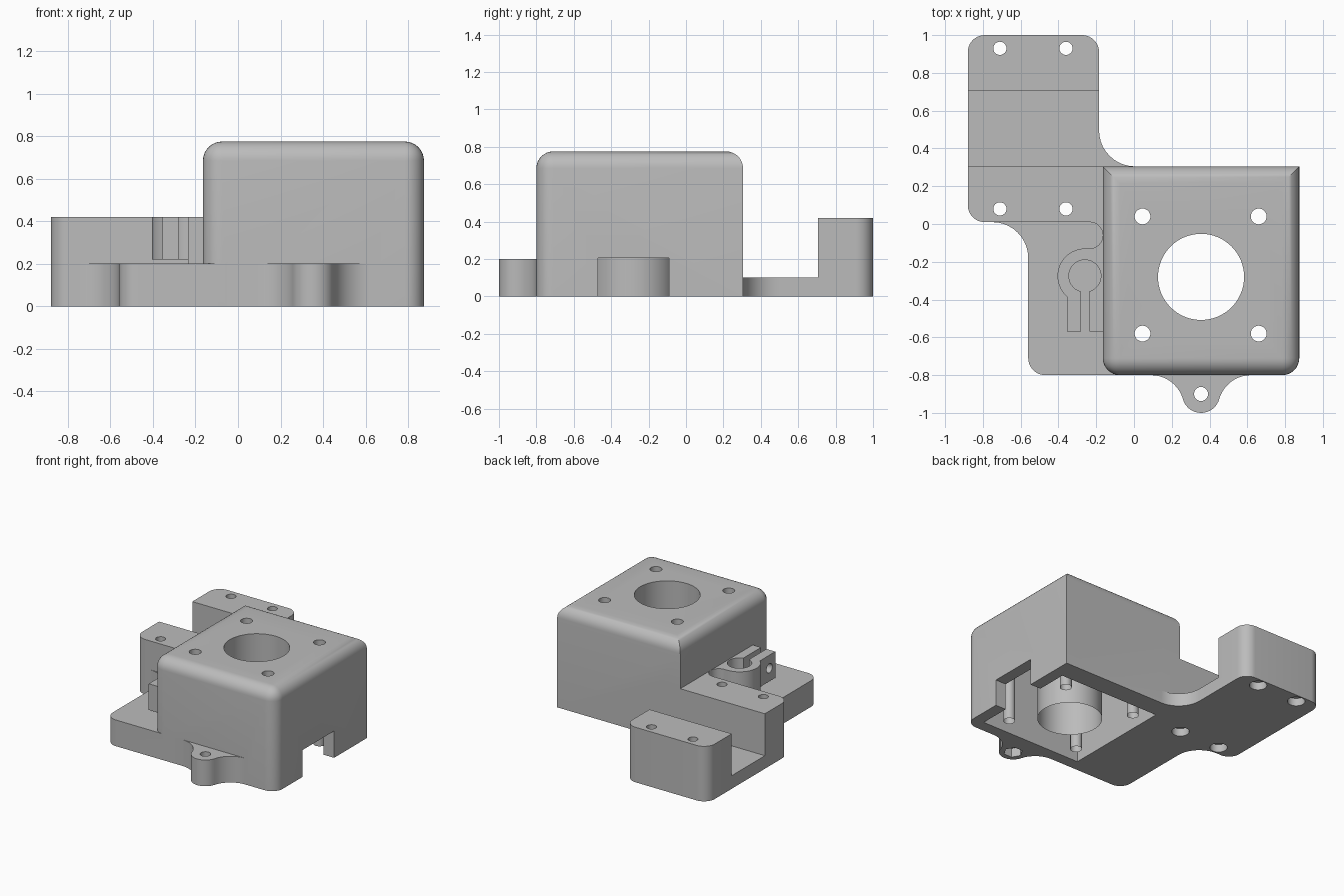
import bpy, bmesh
from math import cos, sin, radians, pi

if "Cube" in bpy.data.objects:
    bpy.data.objects.remove(bpy.data.objects["Cube"])

grey = bpy.data.materials.new("plain_grey")
grey.use_nodes = True
grey.diffuse_color = (0.5, 0.5, 0.5, 1)
grey.node_tree.nodes["Principled BSDF"].inputs["Base Color"].default_value = (0.5, 0.5, 0.5, 1)


def finish(bm, name):
    bmesh.ops.recalc_face_normals(bm, faces=bm.faces)
    mesh = bpy.data.meshes.new(name)
    bm.to_mesh(mesh)
    bm.free()
    mesh.materials.append(grey)
    ob = bpy.data.objects.new(name, mesh)
    bpy.context.collection.objects.link(ob)
    return ob


def arc(cx, cy, r, start, end, n=10):
    angles = [radians(start + (end - start) * i / n) for i in range(n + 1)]
    return [(cx + r * cos(a), cy + r * sin(a)) for a in angles]


def extrude(name, points, z0, z1):
    bm = bmesh.new()
    face = bm.faces.new([bm.verts.new((x, y, z0)) for x, y in points])
    top = bmesh.ops.extrude_face_region(bm, geom=[face])["geom"]
    bmesh.ops.translate(bm, vec=(0, 0, z1 - z0),
                        verts=[v for v in top if isinstance(v, bmesh.types.BMVert)])
    return finish(bm, name)


def box(name, x0, x1, y0, y1, z0, z1):
    return extrude(name, [(x0, y0), (x1, y0), (x1, y1), (x0, y1)], z0, z1)


def rod(name, x, y, r, z0, z1, sides=32):
    return extrude(name, arc(x, y, r, 0, 360, sides)[:-1], z0, z1)


def combine(target, other, operation):
    mod = target.modifiers.new("combine", "BOOLEAN")
    mod.operation, mod.solver, mod.object = operation, "EXACT", other
    bpy.ops.object.select_all(action="DESELECT")
    bpy.context.view_layer.objects.active = target
    target.select_set(True)
    bpy.ops.object.modifier_apply(modifier=mod.name)
    bpy.data.objects.remove(other)


# Motor housing: rounded top edges and front corners, sharp back corners
body = box("motor_mount", -0.165, 0.875, -0.8, 0.305, 0, 0.775)
bm = bmesh.new()
bm.from_mesh(body.data)
rounded = [e for e in bm.edges
           if all(v.co.z > 0.7 for v in e.verts)
           or (all(v.co.y < -0.7 for v in e.verts) and abs(e.verts[0].co.x - e.verts[1].co.x) < 0.01
               and abs(e.verts[0].co.z - e.verts[1].co.z) > 0.1)]
bmesh.ops.bevel(bm, geom=rounded, offset=0.09, segments=8, profile=0.5, affect="EDGES")
bm.to_mesh(body.data)
bm.free()

# Base plate with a swept corner running into the rail bracket
plate = extrude("base_plate",
                [(-0.06, -0.8)] + arc(-0.47, -0.71, 0.09, 270, 180)
                + arc(-0.75, -0.18, 0.19, 0, 90) + [(-0.75, 0.06), (-0.12, 0.06), (-0.12, -0.7), (-0.06, -0.7)],
                0, 0.2)

# Rail bracket: two raised ends with a channel between
bracket = extrude("rail_bracket",
                  arc(-0.79, 0.10, 0.09, 180, 270) + [(-0.12, 0.01), (-0.12, 0.2), (0.005, 0.2)]
                  + arc(0.005, 0.495, 0.19, 270, 180) + arc(-0.275, 0.91, 0.09, 0, 90)
                  + arc(-0.79, 0.91, 0.09, 90, 180), 0, 0.42)
combine(bracket, box("channel", -1, 0.2, 0.305, 0.705, 0.1, 0.6), "DIFFERENCE")

# Front lug with flared sides
lug = extrude("front_lug",
              [(0.09, -0.75)] + arc(0.09, -0.976, 0.176, 90, 16)
              + arc(0.355, -0.9, 0.1, 196, 344, 16)
              + arc(0.62, -0.976, 0.176, 164, 90) + [(0.62, -0.75)], 0, 0.2)

# Split clamp floating just above the plate
clamp = extrude("split_clamp",
                [(-0.12, 0.06), (-0.235, 0.06)] + arc(-0.235, -0.06, 0.07, 90, -90, 16)
                + arc(-0.26, -0.275, 0.145, 90, 229, 20) + [(-0.355, -0.57), (-0.28, -0.57)]
                + arc(-0.26, -0.275, 0.085, 256, -73, 28) + [(-0.235, -0.57), (-0.12, -0.57)],
                0.22, 0.42)
clamp_foot = box("clamp_foot", -0.235, -0.12, -0.57, -0.36, 0.15, 0.25)

for part in (plate, bracket, lug, clamp, clamp_foot):
    combine(body, part, "UNION")

# Motor cavity and cable notch
ceiling = 0.68
cuts = [box("cavity", -0.075, 0.785, -0.71, 0.15, -0.1, ceiling),
        box("cable_notch", 0.7, 1, -0.47, -0.09, -0.1, 0.205)]

# Shaft bore and motor screw holes
bores = [(0.355, -0.28, 0.228, 64)]
bores += [(x, y, 0.042, 24) for x in (0.045, 0.66) for y in (-0.58, 0.04)]
cuts += [rod("bore", x, y, r, 0.5, 1, n) for x, y, r, n in bores]

# Bracket screw holes with recesses underneath
for x in (-0.71, -0.36):
    for y in (0.08, 0.93):
        cuts += [rod("screw_hole", x, y, 0.035, -0.1, 0.6, 24),
                 rod("screw_recess", x, y, 0.062, -0.1, 0.06, 24)]

# Lug hole with hexagonal nut pocket
cuts += [rod("lug_hole", 0.355, -0.9, 0.037, -0.1, 0.4, 24),
         rod("nut_pocket", 0.355, -0.9, 0.068, -0.1, 0.07, 6)]

# Clamp screw hole through to the cavity
cross = rod("clamp_hole", 0, 0, 0.035, -0.25, 0.25, 24)
cross.rotation_euler.y = pi / 2
cross.location = (-0.26, -0.5, 0.32)
bpy.context.view_layer.update()
cuts.append(cross)

for cutter in cuts:
    combine(body, cutter, "DIFFERENCE")

# Thin open sleeves hanging below the bores
sleeves = []
for i, (x, y, r, n) in enumerate(bores):
    bm = bmesh.new()
    bmesh.ops.create_cone(bm, cap_ends=False, segments=n, radius1=r, radius2=r, depth=ceiling)
    bmesh.ops.translate(bm, verts=bm.verts, vec=(x, y, ceiling / 2))
    sleeves.append(finish(bm, "shaft_sleeve" if i == 0 else f"screw_sleeve_{i}"))

bpy.ops.object.select_all(action="DESELECT")
for ob in [body] + sleeves:
    ob.select_set(True)
bpy.context.view_layer.objects.active = body
bpy.ops.object.shade_smooth_by_angle(angle=radians(30))
